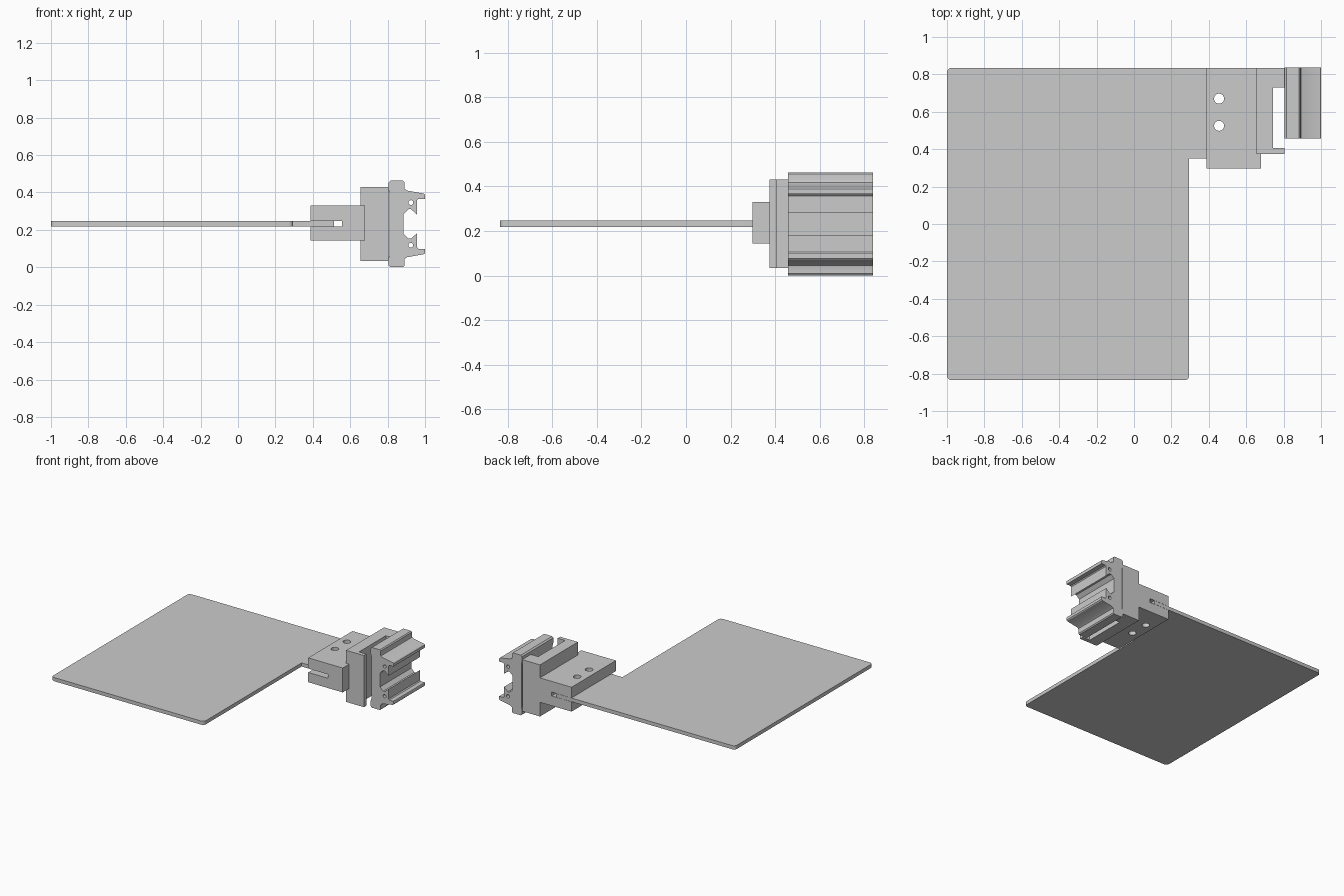
import bpy, bmesh, math
from mathutils import Vector

if "Cube" in bpy.data.objects:
    bpy.data.objects.remove(bpy.data.objects["Cube"])

MID_Z = 0.232      # symmetry height of bracket and rail


def prism(name, pts, axis, lo, hi):
    """Extrude a closed profile along z (points are x, y) or y (points are x, z)."""
    place = (lambda a, b, t: (a, b, t)) if axis == 'z' else (lambda a, b, t: (a, t, b))
    bm = bmesh.new()
    face = bm.faces.new([bm.verts.new(place(a, b, lo)) for a, b in pts])
    ext = bmesh.ops.extrude_face_region(bm, geom=[face])
    shift = Vector(place(0, 0, hi - lo))
    bmesh.ops.translate(bm, vec=shift,
                        verts=[g for g in ext['geom'] if isinstance(g, bmesh.types.BMVert)])
    bmesh.ops.recalc_face_normals(bm, faces=bm.faces[:])
    me = bpy.data.meshes.new(name)
    bm.to_mesh(me)
    bm.free()
    ob = bpy.data.objects.new(name, me)
    bpy.context.collection.objects.link(ob)
    return ob


def circle(cx, cy, r, n=24):
    return [(cx + r * math.cos(2 * math.pi * i / n),
             cy + r * math.sin(2 * math.pi * i / n)) for i in range(n)]


def combine(ob, other, op):
    """Apply a boolean and remove the helper."""
    mod = ob.modifiers.new("bool", 'BOOLEAN')
    mod.operation, mod.object, mod.solver = op, other, 'EXACT'
    bpy.context.view_layer.objects.active = ob
    bpy.ops.object.modifier_apply(modifier=mod.name)
    bpy.data.objects.remove(other, do_unlink=True)


def smooth(ob):
    bpy.ops.object.select_all(action='DESELECT')
    ob.select_set(True)
    bpy.context.view_layer.objects.active = ob
    bpy.ops.object.shade_smooth_by_angle(angle=math.radians(30))


def rounded(cx, cy, r, start, n=5):
    return [(cx + r * math.cos(math.radians(start + 90 * i / n)),
             cy + r * math.sin(math.radians(start + 90 * i / n))) for i in range(n + 1)]


# Flat plate with a tab reaching into the clamp slot
R = 0.025
outline = (rounded(-1 + R, -0.835 + R, R, 180) + rounded(0.295 - R, -0.835 + R, R, 270)
           + [(0.295, 0.35), (0.513, 0.35), (0.513, 0.835)]
           + rounded(-1 + R, 0.835 - R, R, 90))
plate = prism("plate", outline, 'z', 0.219, 0.247)

# Slotted clamp block
slot_lo, slot_hi = 0.218, 0.248
bracket = prism("bracket", [(0.387, 0.143), (0.68, 0.143), (0.68, 0.33), (0.387, 0.33),
                            (0.387, slot_hi), (0.555, slot_hi), (0.555, slot_lo),
                            (0.387, slot_lo)], 'y', 0.298, 0.835)

# Taller C-shaped yoke behind the rail
yoke = prism("yoke", [(0.655, 0.375), (0.805, 0.375), (0.805, 0.405), (0.743, 0.405),
                      (0.743, 0.73), (0.805, 0.73), (0.805, 0.835), (0.655, 0.835)],
             'z', 0.034, 0.43)
combine(bracket, yoke, 'UNION')

# Two screw holes through clamp and plate
for y in (0.525, 0.67):
    for ob in (bracket, plate):
        combine(ob, prism("hole_cutter", circle(0.455, y, 0.027), 'z', -0.1, 0.6), 'DIFFERENCE')

# Rail: upper half of the profile, mirrored about MID_Z
half = [(0.885, 0.285), (0.911, 0.311), (0.925, 0.311), (0.957, 0.282), (0.957, 0.358),
        (0.964, 0.365), (0.998, 0.365), (1.0, 0.368), (1.0, 0.388), (0.994, 0.394),
        (0.905, 0.410), (0.892, 0.418), (0.89, 0.424), (0.89, 0.455), (0.883, 0.463),
        (0.815, 0.463), (0.805, 0.453), (0.805, 0.415), (0.811, 0.395)]
profile = half + [(x, 2 * MID_Z - z) for x, z in reversed(half)]
rail = prism("rail", profile, 'y', 0.458, 0.838)

# Small bores along the rail
for z in (0.346, 2 * MID_Z - 0.346):
    combine(rail, prism("bore_cutter", circle(0.924, z, 0.013, 16), 'y', 0.4, 0.9), 'DIFFERENCE')

for ob in (plate, bracket, rail):
    smooth(ob)
